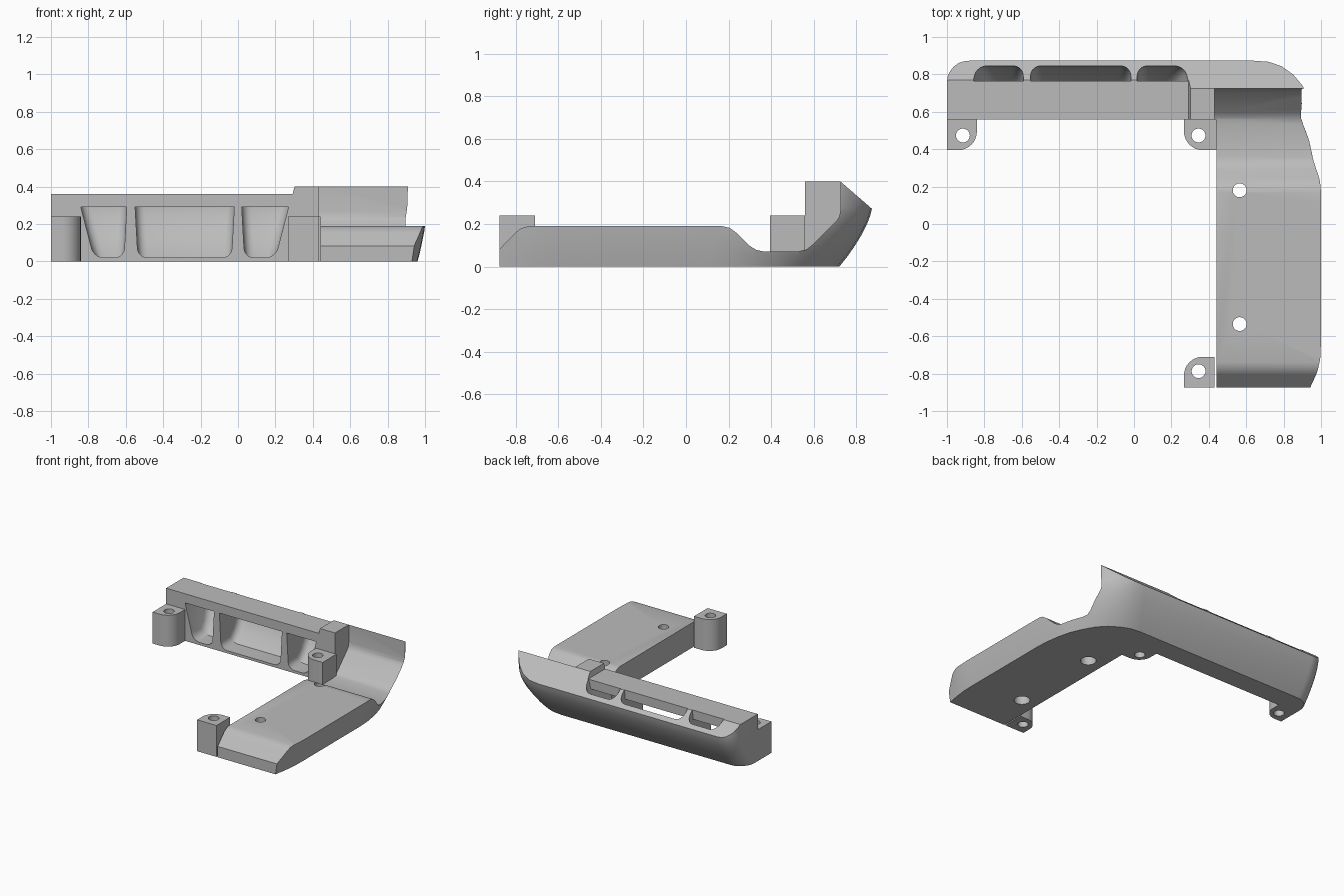
import bpy, bmesh
from math import cos, sin, pi, radians

if "Cube" in bpy.data.objects:
    bpy.data.objects.remove(bpy.data.objects["Cube"], do_unlink=True)

grey = bpy.data.materials.new("plain grey")
grey.use_nodes = True
grey.diffuse_color = (0.5, 0.5, 0.5, 1)
grey.node_tree.nodes["Principled BSDF"].inputs["Base Color"].default_value = (0.5, 0.5, 0.5, 1)


def finish(bm, name):
    bmesh.ops.recalc_face_normals(bm, faces=bm.faces)
    mesh = bpy.data.meshes.new(name)
    bm.to_mesh(mesh)
    bm.free()
    mesh.materials.append(grey)
    ob = bpy.data.objects.new(name, mesh)
    bpy.context.collection.objects.link(ob)
    return ob


def loft(rings):
    """Skin a stack of matching closed rings and cap both ends."""
    bm = bmesh.new()
    vs = [[bm.verts.new(p) for p in ring] for ring in rings]
    n = len(vs[0])
    for a, b in zip(vs, vs[1:]):
        for i in range(n):
            j = (i + 1) % n
            bm.faces.new((a[i], a[j], b[j], b[i]))
    bm.faces.new(vs[0])
    bm.faces.new(vs[-1])
    return bm, vs


def prism(name, pts, lo, hi, axis):
    """Extrude a 2D outline along one axis."""
    def place(p, d):
        a, b = p
        return {"x": (d, a, b), "y": (a, d, b), "z": (a, b, d)}[axis]
    return finish(loft([[place(p, d) for p in pts] for d in (lo, hi)])[0], name)


def disc(x, y, r, n=32):
    return [(x + r * cos(2 * pi * i / n), y + r * sin(2 * pi * i / n)) for i in range(n)]


def select(ob):
    bpy.ops.object.select_all(action="DESELECT")
    ob.select_set(True)
    bpy.context.view_layer.objects.active = ob


def cut(ob, cutter):
    mod = ob.modifiers.new("cut", "BOOLEAN")
    mod.operation, mod.solver, mod.object = "DIFFERENCE", "EXACT", cutter
    select(ob)
    bpy.ops.object.modifier_apply(modifier=mod.name)
    bpy.data.objects.remove(cutter, do_unlink=True)


def smooth(ob):
    select(ob)
    bpy.ops.object.shade_smooth_by_angle(angle=radians(28))


# Flared outer body: floor outline blends into a wider rim outline
floor_line = [(.93, -.875), (.945, -.79), (.957, -.7), (.96, -.6), (.96, .1), (.955, .2),
              (.94, .3), (.915, .4), (.88, .48), (.83, .57), (.77, .635), (.7, .68),
              (.63, .71), (.55, .72)]
rim_line = [(.96, -.875), (.99, -.8), (1.005, -.72), (1.01, -.62), (1.01, .12), (1.008, .25),
            (1.0, .37), (.975, .53), (.94, .645), (.9, .735), (.85, .797), (.79, .842),
            (.72, .868), (.64, .875)]
levels = [(0, 0), (.05, .26), (.1, .48), (.15, .68), (.2, .84), (.24, .94), (.28, 1), (.45, 1.04)]
rings = []
for z, t in levels:
    ring = [(a + (c - a) * t, b + (d - b) * t, z)
            for (a, b), (c, d) in zip(floor_line, rim_line)]
    back = ring[-1][1]
    # rounded far end of the rear bar
    r = .12
    for i in range(7):
        a = pi / 2 * (1 + i / 6)
        ring.append((-1 + r + r * cos(a), back - r + r * sin(a), z))
    ring += [(-1, .56, z), (.44, .56, z), (.44, -.875, z)]
    rings.append(ring)
body = finish(loft(rings)[0], "corner_bracket")

# Sloped rim and top limit
cut(body, prism("rim_cutter", [(.4, .4), (.725, .4), (.95, .205), (.95, .6), (.4, .6)],
                -1.2, 1.2, "x"))

# Lower top of the rear bar, leaving a raised block beside the arm
cut(body, prism("bar_cutter", [(-1.2, .36), (.292, .36), (.305, .41), (.305, .6), (-1.2, .6)],
                .4, 1, "y"))

# Upper surface of the arm
arm_top = [(-1, -.045), (-.8, .16), (-.775, .18), (-.74, .19), (.17, .19), (.205, .182),
           (.235, .16), (.3, .097), (.33, .078), (.36, .072), (.53, .072), (.565, .08),
           (.595, .103), (.705, .213), (.72, .235), (.725, .265), (.725, .6), (-1, .6)]
cut(body, prism("arm_cutter", arm_top, .43, 1.2, "x"))

# Scooped ducts through the rear bar, with rounded floor corners
duct = [(.5, .02), (.69, .02), (.755, .08), (.8, .15), (.828, .22), (.845, .28),
        (.845, .45), (.765, .45), (.765, .29), (.5, .29)]
for left, right, taper_l, taper_r in ((-.84, -.595, .07, .015), (-.55, -.02, .015, .015),
                                      (.02, .27, .015, .07)):
    ends = []
    for x, slope in ((left, taper_l), (right, -taper_r)):
        ends.append([(x + slope * (.29 - z) / .27, y, z) for y, z in duct])
    bm, vs = loft(ends)
    edges = [bm.edges.get((end[i], end[i + 1])) for end in vs for i in range(6)]
    bmesh.ops.recalc_face_normals(bm, faces=bm.faces)
    bmesh.ops.bevel(bm, geom=edges, offset=.05, segments=5, profile=.5, affect="EDGES")
    cut(body, finish(bm, "duct_cutter"))

# Screw holes in the arm, recessed underneath
for y in (.18, -.535):
    cut(body, prism("hole_cutter", disc(.565, y, .037), -.1, .5, "z"))
    cut(body, prism("recess_cutter", disc(.565, y, .055), -.1, .08, "z"))
smooth(body)


# Mounting posts, each with one rounded corner and a through hole
def post(name, x0, x1, y0, y1, sx, sy, hx, hy):
    cx, cy = (x0 + x1) / 2, (y0 + y1) / 2
    wx, wy, r = (x1 - x0) / 2, (y1 - y0) / 2, .1
    pts = [(wx - r + r * cos(pi / 2 * i / 8), wy - r + r * sin(pi / 2 * i / 8)) for i in range(9)]
    pts += [(-wx, wy), (-wx, -wy), (wx, -wy)]
    ob = prism(name, [(cx + sx * a, cy + sy * b) for a, b in pts], 0, .24, "z")
    cut(ob, prism("hole_cutter", disc(hx, hy, .037), -.1, .5, "z"))
    smooth(ob)


post("rear_right_post", -1, -.84, .395, .56, 1, -1, -.915, .473)
post("rear_middle_post", .267, .44, .395, .56, -1, -1, .345, .473)
post("front_post", .267, .43, -.875, -.71, -1, 1, .345, -.787)
